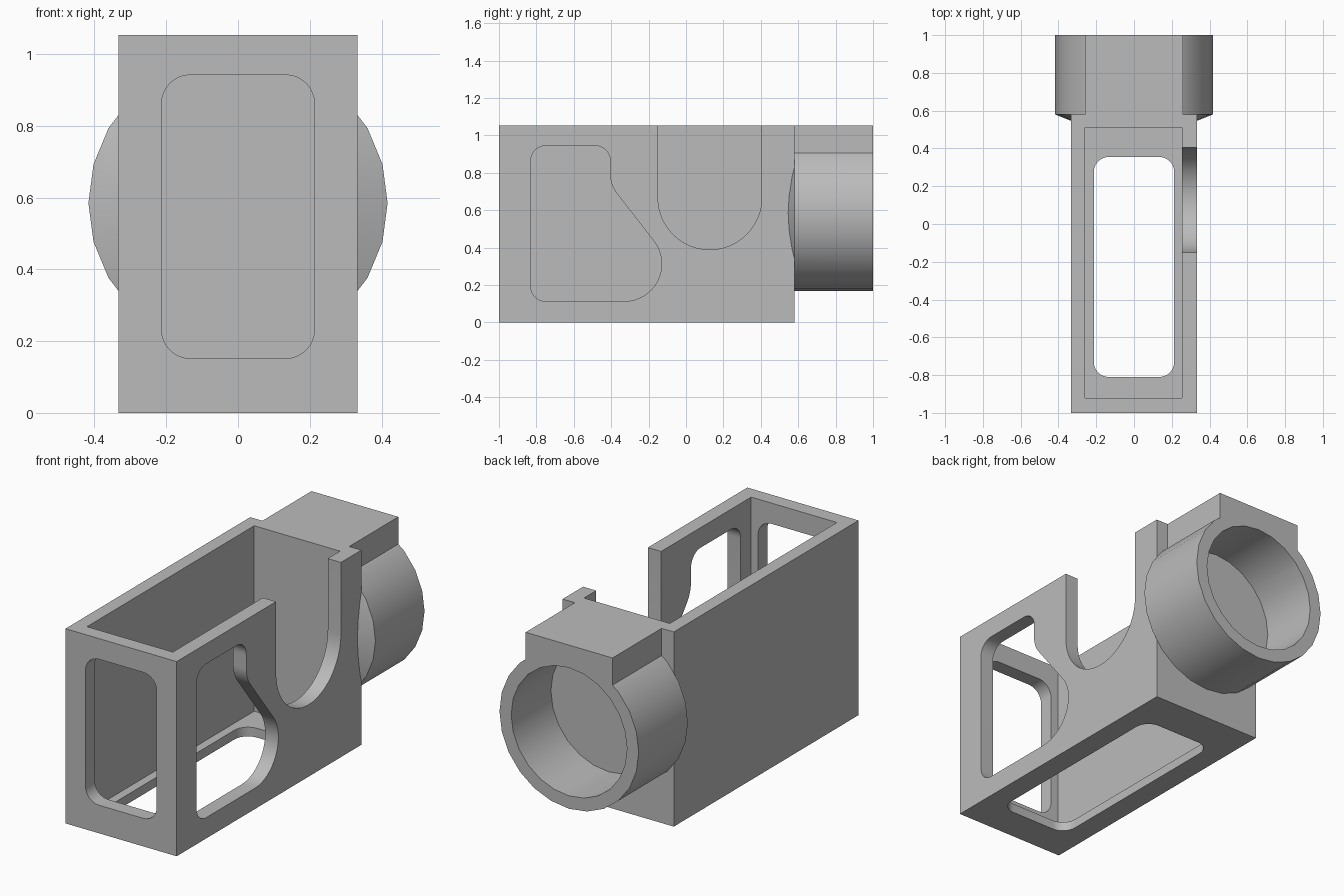
import bpy, bmesh
from math import sin, cos, radians
from mathutils import Vector

old = bpy.data.objects.get("Cube")
if old:
    bpy.data.objects.remove(old, do_unlink=True)

grey = bpy.data.materials.new("plain grey")
grey.use_nodes = True
colour = (0.5, 0.5, 0.5, 1)
grey.diffuse_color = colour
grey.node_tree.nodes["Principled BSDF"].inputs["Base Color"].default_value = colour


def finish(bm, name):
    bmesh.ops.recalc_face_normals(bm, faces=bm.faces)
    mesh = bpy.data.meshes.new(name)
    bm.to_mesh(mesh)
    bm.free()
    mesh.materials.append(grey)
    obj = bpy.data.objects.new(name, mesh)
    bpy.context.collection.objects.link(obj)
    return obj


def box(name, lo, hi, round_top=0):
    bm = bmesh.new()
    bmesh.ops.create_cube(bm, size=1)
    for v in bm.verts:
        v.co = Vector([lo[i] if v.co[i] < 0 else hi[i] for i in range(3)])
    if round_top:
        rim = [e for e in bm.edges if all(v.co.z == hi[2] for v in e.verts)]
        bmesh.ops.bevel(bm, geom=rim, offset=round_top, segments=6,
                        profile=0.5, affect='EDGES')
    return finish(bm, name)


def prism(name, outline, axis, start, end):
    """Extrude a 2D outline along an axis (0 = x, 1 = y, 2 = z)."""
    bm = bmesh.new()
    verts = []
    for point in outline:
        co = list(point)
        co.insert(axis, start)
        verts.append(bm.verts.new(co))
    face = bm.faces.new(verts)
    made = bmesh.ops.extrude_face_region(bm, geom=[face])["geom"]
    shift = Vector((0, 0, 0))
    shift[axis] = end - start
    bmesh.ops.translate(bm, vec=shift,
                        verts=[g for g in made if isinstance(g, bmesh.types.BMVert)])
    return finish(bm, name)


def lathe(name, rings, z, sides=24):
    """Closed solid around the y axis from (y, radius) rings."""
    bm = bmesh.new()
    loops = [[bm.verts.new((r * cos(radians(360 * i / sides)), y,
                            z + r * sin(radians(360 * i / sides))))
              for i in range(sides)] for y, r in rings]
    for a, b in zip(loops, loops[1:]):
        for i in range(sides):
            j = (i + 1) % sides
            bm.faces.new((a[i], a[j], b[j], b[i]))
    bm.faces.new(loops[0])
    bm.faces.new(loops[-1])
    return finish(bm, name)


def arc(u, v, r, a0, a1, steps=8):
    angles = [radians(a0 + (a1 - a0) * i / steps) for i in range(steps + 1)]
    return [(u + r * cos(a), v + r * sin(a)) for a in angles]


def rounded_rect(u0, u1, v0, v1, r):
    return (arc(u1 - r, v1 - r, r, 0, 90) + arc(u0 + r, v1 - r, r, 90, 180)
            + arc(u0 + r, v0 + r, r, 180, 270) + arc(u1 - r, v0 + r, r, 270, 360))


def combine(target, tool, operation):
    mod = target.modifiers.new(operation.lower(), 'BOOLEAN')
    mod.operation = operation
    mod.solver = 'EXACT'
    mod.object = tool
    bpy.context.view_layer.objects.active = target
    bpy.ops.object.modifier_apply(modifier=mod.name)
    bpy.data.objects.remove(tool, do_unlink=True)


# Main case with rounded upper rim
case = box("slotted_case", (-0.333, -1, 0), (0.333, 0.58, 1.054), 0.037)

# Rear socket with a tapered front, and the block above it
socket_z = 0.585
combine(case, lathe("socket", [(0.545, 0.33), (0.58, 0.417), (1, 0.417)], socket_z), 'UNION')
combine(case, box("top_block", (-0.26, 0.53, socket_z), (0.26, 1, 1.054)), 'UNION')

# Open cavity and socket bore
combine(case, box("cavity", (-0.26, -0.92, 0.05), (0.254, 0.51, 1.3)), 'DIFFERENCE')
combine(case, lathe("bore", [(0.66, 0.347), (1.2, 0.347)], socket_z), 'DIFFERENCE')

# Windows in the front wall and the floor
combine(case, prism("front_window", rounded_rect(-0.213, 0.213, 0.152, 0.942, 0.08),
                    1, -1.2, -0.8), 'DIFFERENCE')
combine(case, prism("floor_window", rounded_rect(-0.213, 0.213, -0.81, 0.355, 0.08),
                    2, -0.2, 0.2), 'DIFFERENCE')

# Boot-shaped window in the left wall
boot = (arc(-0.485, 0.865, 0.08, 0, 90) + arc(-0.75, 0.865, 0.08, 90, 180)
        + arc(-0.75, 0.193, 0.08, 180, 270) + arc(-0.33, 0.313, 0.2, -90, 38.5, 16)
        + arc(-0.245, 0.79, 0.16, 218.5, 180))
combine(case, prism("side_window", boot, 0, 0.15, 0.5), 'DIFFERENCE')

# U-shaped notch open at the top of the left wall
notch = [(0.405, 1.3), (-0.15, 1.3)] + arc(0.1275, 0.667, 0.2775, 180, 360, 24)
combine(case, prism("side_notch", notch, 0, 0.15, 0.5), 'DIFFERENCE')

# Smooth curved faces, keep edges sharp
bpy.ops.object.select_all(action='DESELECT')
case.select_set(True)
bpy.context.view_layer.objects.active = case
bpy.ops.object.shade_smooth_by_angle(angle=radians(30))
